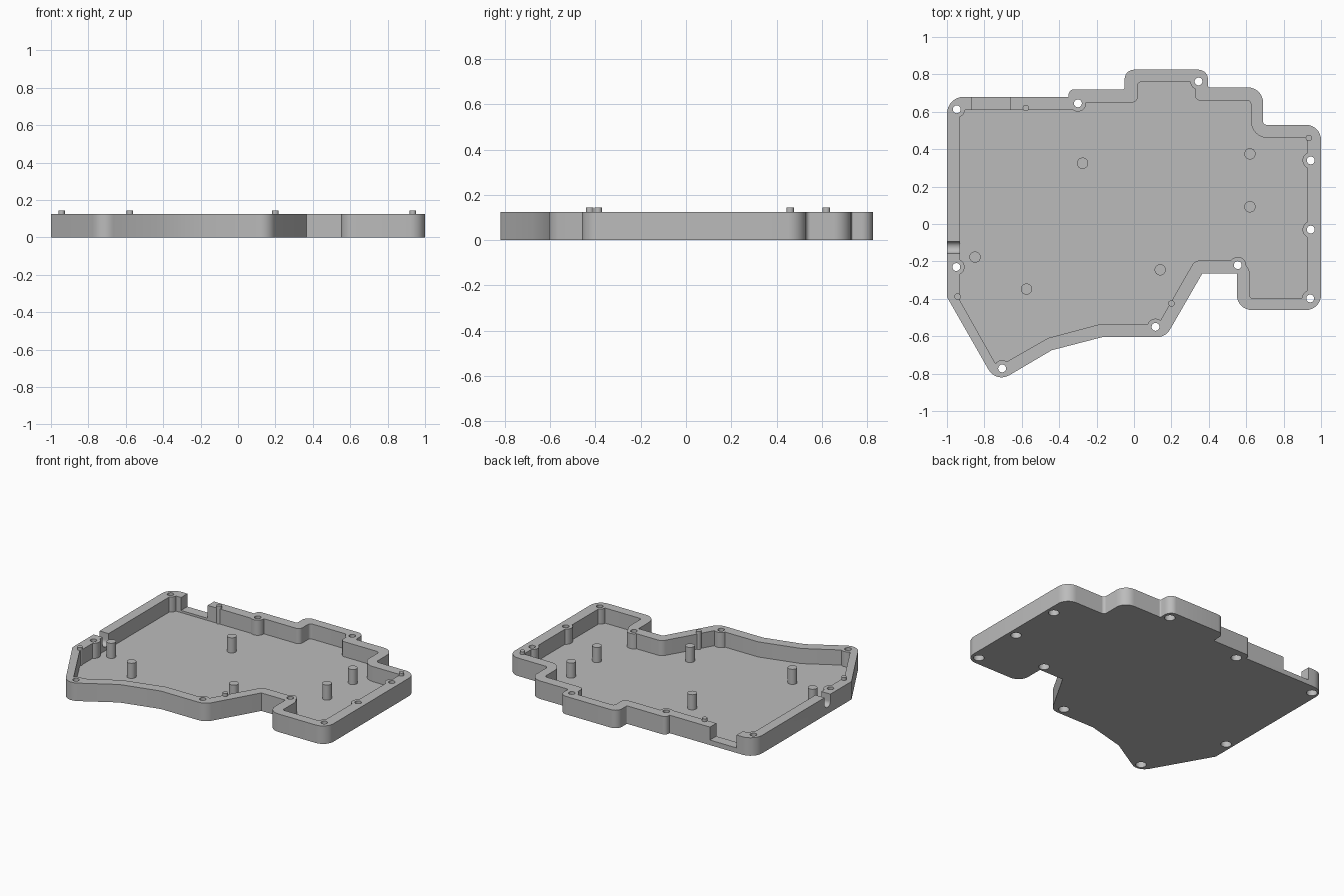
import bpy, bmesh, math
from mathutils import Vector

default_cube = bpy.data.objects.get("Cube")
if default_cube:
    bpy.data.objects.remove(default_cube, do_unlink=True)

HEIGHT = 0.125
FLOOR = 0.02
SILL = 0.035

grey = bpy.data.materials.new("plain grey")
grey.use_nodes = True
colour = (0.5, 0.5, 0.5, 1)
grey.diffuse_color = colour
grey.node_tree.nodes["Principled BSDF"].inputs["Base Color"].default_value = colour


def rounded(corners, steps=8):
    """Replace each corner (x, y, radius) with an arc of that radius."""
    points = []
    for i, (x, y, radius) in enumerate(corners):
        corner = Vector((x, y))
        if radius == 0:
            points.append(corner)
            continue
        before = (Vector(corners[i - 1][:2]) - corner).normalized()
        after = (Vector(corners[(i + 1) % len(corners)][:2]) - corner).normalized()
        half = before.angle(after) / 2
        centre = corner + (before + after).normalized() * radius / math.sin(half)
        start = corner + before * radius / math.tan(half) - centre
        end = corner + after * radius / math.tan(half) - centre
        turn = start.angle(end)
        for s in range(steps + 1):
            f = s / steps
            arm = start * math.sin((1 - f) * turn) + end * math.sin(f * turn)
            points.append(centre + arm / math.sin(turn))
    return points


def circle(x, y, radius, sides=32):
    return [Vector((x + radius * math.cos(math.tau * i / sides),
                    y + radius * math.sin(math.tau * i / sides))) for i in range(sides)]


def extrude(name, outlines, bottom, top):
    """Make one object from closed outlines raised between two heights."""
    bm = bmesh.new()
    for outline in outlines:
        face = bm.faces.new([bm.verts.new((p.x, p.y, bottom)) for p in outline])
        raised = bmesh.ops.extrude_face_region(bm, geom=[face])["geom"]
        verts = [v for v in raised if isinstance(v, bmesh.types.BMVert)]
        bmesh.ops.translate(bm, verts=verts, vec=(0, 0, top - bottom))
    bmesh.ops.recalc_face_normals(bm, faces=bm.faces)
    mesh = bpy.data.meshes.new(name)
    bm.to_mesh(mesh)
    bm.free()
    mesh.materials.append(grey)
    obj = bpy.data.objects.new(name, mesh)
    bpy.context.collection.objects.link(obj)
    return obj


def cut(target, cutter):
    modifier = target.modifiers.new("cut", "BOOLEAN")
    modifier.operation = "DIFFERENCE"
    modifier.solver = "EXACT"
    modifier.object = cutter
    bpy.context.view_layer.objects.active = target
    bpy.ops.object.modifier_apply(modifier=modifier.name)
    bpy.data.objects.remove(cutter, do_unlink=True)


def smooth(obj):
    bpy.ops.object.select_all(action="DESELECT")
    obj.select_set(True)
    bpy.context.view_layer.objects.active = obj
    bpy.ops.object.shade_smooth_by_angle(angle=math.radians(25))


# Outer and inner wall outlines, clockwise from the back left of the plan
outer = [
    (-1, .68, .09), (-.35, .68, 0), (-.35, .72, .03), (-.05, .72, .01),
    (-.05, .825, .05), (.395, .825, .05), (.395, .73, .01), (.69, .73, .08),
    (.69, .53, .02), (1, .53, .08), (1, -.46, .08), (.55, -.46, .08),
    (.55, -.265, 0), (.365, -.265, 0), (.169, -.605, .08), (-.17, -.605, 0),
    (-.44, -.675, 0), (-.737, -.85, .08), (-1, -.39, 0),
]
inner = [
    (-.93, .61, .02), (-.28, .61, 0), (-.28, .65, 0), (.02, .65, .03),
    (.02, .76, .02), (.325, .76, 0), (.325, .66, .03), (.625, .66, .02),
    (.625, .46, .09), (.925, .46, .01), (.925, -.395, .01), (.62, -.395, .01),
    (.62, -.195, .08), (.325, -.195, .05), (.13, -.535, .02), (-.18, -.535, 0),
    (-.46, -.61, 0), (-.73, -.765, 0), (-.93, -.41, .02),
]
screws = [
    (-.948, .613), (-.3, .645), (.345, .762), (.945, .34), (.945, -.03),
    (.942, -.398), (.555, -.22), (.115, -.55), (-.705, -.772), (-.95, -.23),
]
pins = [(-.578, .62), (.2, -.425), (-.943, -.388), (.935, .46)]
posts = [(-.275, .325), (.62, .375), (.62, .092), (.14, -.245),
         (-.575, -.348), (-.85, -.177)]

# Tray with a cavity that leaves round screw bosses along the wall
tray = extrude("case_tray", [rounded(outer)], 0, HEIGHT)
cavity = extrude("cavity_cutter", [rounded(inner)], FLOOR, 1)
cut(cavity, extrude("boss_cutter", [circle(x, y, .044) for x, y in screws], -1, 2))
cut(tray, cavity)

# Screw holes with wider recesses underneath
cut(tray, extrude("hole_cutter", [circle(x, y, .021) for x, y in screws], -1, 1))
cut(tray, extrude("recess_cutter", [circle(x, y, .034) for x, y in screws], -1, .05))

# Wide opening in the back wall
opening = [Vector(p) for p in ((-.865, .605), (-.66, .605), (-.66, 1), (-.865, 1))]
cut(tray, extrude("opening_cutter", [opening], SILL, 1))

# Round-bottomed cable slot in the right-hand wall
slot = extrude("slot_cutter", [rounded([(-.5, -.032, .031), (-.5, .032, .031),
                                        (.07, .032, 0), (.07, -.032, 0)])], 0, .2)
for v in slot.data.vertices:
    x, y, z = v.co
    v.co = (z - 1.1, y - .125, x + .545)
slot.data.flip_normals()
bm = bmesh.new()
bm.from_mesh(slot.data)
bmesh.ops.recalc_face_normals(bm, faces=bm.faces)
bm.to_mesh(slot.data)
bm.free()
cut(tray, slot)
smooth(tray)

# Locating pins that stand above the rim, and support posts inside
for i, (x, y) in enumerate(pins):
    smooth(extrude(f"locating_pin_{i + 1}", [circle(x, y, .017)], .01, .145))
for i, (x, y) in enumerate(posts):
    smooth(extrude(f"support_post_{i + 1}", [circle(x, y, .03)], .01, HEIGHT))
